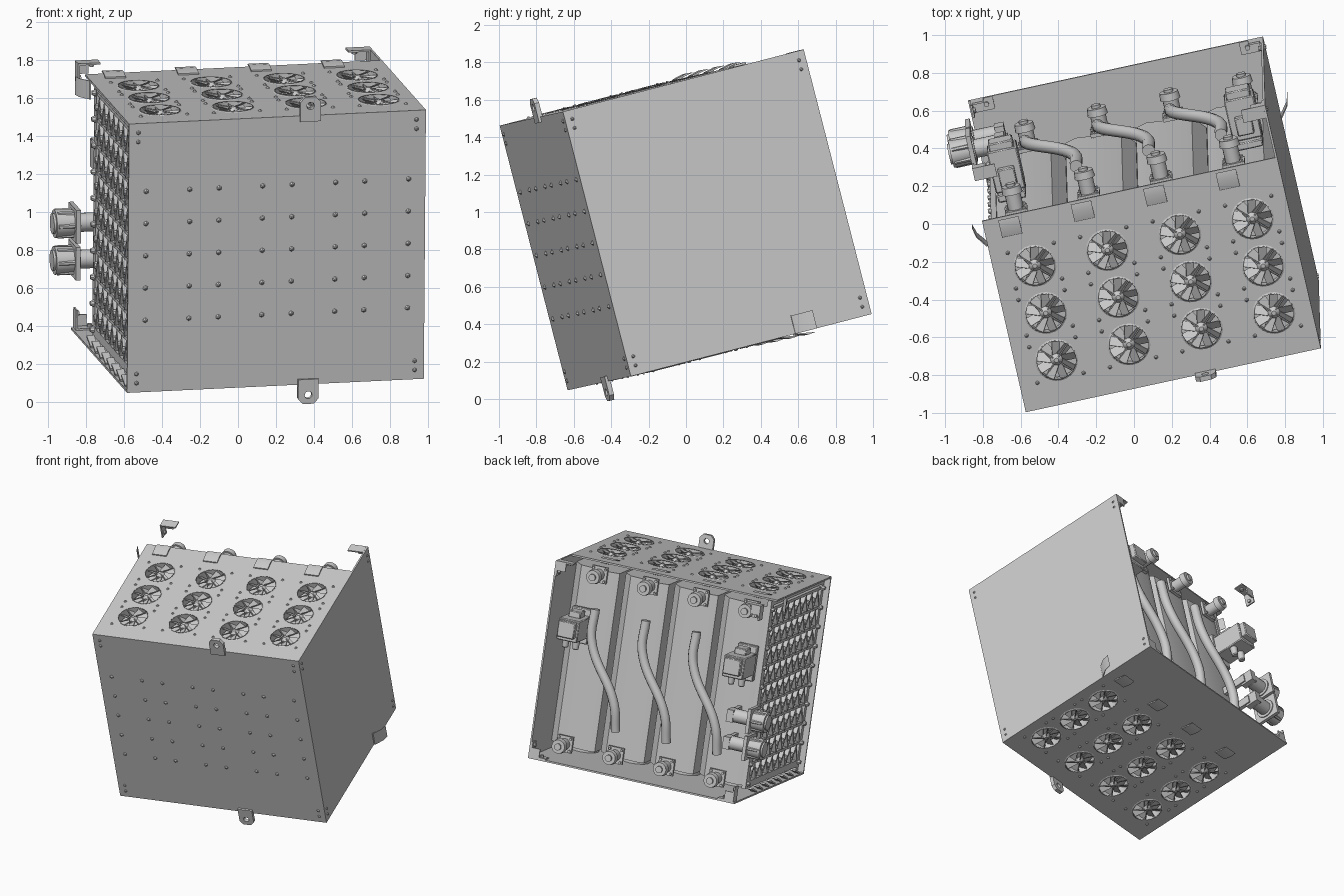
import bpy, bmesh
from math import radians, pi, cos, sin
from mathutils import Matrix, Vector

if "Cube" in bpy.data.objects:
    bpy.data.objects.remove(bpy.data.objects["Cube"])

# Tilted frame: everything is built in the cabinet's own axes, then placed
W, D, H, TOPD, T = 1.6, 1.362, 1.461, 1.07, 0.012
M = (Matrix.Translation((-0.584, -0.633, 0.047)) @ Matrix.Rotation(radians(14.5), 4, 'X')
     @ Matrix.Rotation(radians(12.5), 4, 'Z') @ Matrix.Rotation(radians(0.45), 4, 'Y'))
COLS = [0.22 + 0.393 * i for i in range(4)]
ROWS = [0.243, 0.507, 0.771]


def finish(name, bm, local=Matrix(), smooth=True):
    bmesh.ops.recalc_face_normals(bm, faces=bm.faces)
    me = bpy.data.meshes.new(name)
    bm.to_mesh(me)
    bm.free()
    if smooth:
        me.polygons.foreach_set("use_smooth", [True] * len(me.polygons))
        me.set_sharp_from_angle(angle=radians(35))
    return place(name, me, local)


def place(name, data, local=Matrix()):
    ob = bpy.data.objects.new(name, data)
    bpy.context.collection.objects.link(ob)
    ob.matrix_world = M @ local
    return ob


def cut(ob, bm):
    cutter = finish(ob.name + "_cutter", bm)
    cutter.hide_render = True
    cutter.hide_set(True)
    mod = ob.modifiers.new("holes", 'BOOLEAN')
    mod.object, mod.operation, mod.solver = cutter, 'DIFFERENCE', 'EXACT'


def box(bm, c, s, rot=Matrix()):
    m = Matrix.Translation(c) @ rot @ Matrix.Diagonal((*s, 1))
    bmesh.ops.create_cube(bm, size=1, matrix=m)


def span(bm, lo, hi):
    lo, hi = Vector(lo), Vector(hi)
    box(bm, (lo + hi) / 2, hi - lo)


def rod(bm, a, b, r1, r2=None, seg=16, caps=True):
    a, b = Vector(a), Vector(b)
    q = (b - a).to_track_quat('Z', 'Y').to_matrix().to_4x4()
    bmesh.ops.create_cone(bm, cap_ends=caps, segments=seg, radius1=r1, radius2=r1 if r2 is None else r2,
                          depth=(b - a).length, matrix=Matrix.Translation((a + b) / 2) @ q)


def prism(bm, pts, vec):
    f = bm.faces.new([bm.verts.new(p) for p in pts])
    g = bmesh.ops.extrude_face_region(bm, geom=[f])
    bmesh.ops.translate(bm, vec=vec, verts=[v for v in g["geom"] if isinstance(v, bmesh.types.BMVert)])


# Plain side panels
for name, lo, hi in (("front_panel", (0, 0, 0), (W, T, H)),
                     ("right_panel", (W - T, 0, 0), (W, D, H))):
    bm = bmesh.new()
    span(bm, lo, hi)
    finish(name, bm, smooth=False)

# Top and bottom panels with round fan openings
for name, z, depth in (("bottom_panel", 0, D), ("top_panel", H - T, TOPD)):
    bm = bmesh.new()
    span(bm, (0, 0, z), (W, depth, z + T))
    panel = finish(name, bm, smooth=False)
    bm = bmesh.new()
    for x in COLS:
        for y in ROWS:
            rod(bm, (x, y, z - 0.05), (x, y, z + 0.06), 0.108, seg=24)
    cut(panel, bm)

# Fan: shroud, pointed hub, pitched blades, guard spokes
bm = bmesh.new()
rod(bm, (0, 0, -0.06), (0, 0, 0.006), 0.108, seg=24, caps=False)
rod(bm, (0, 0, 0.0), (0, 0, 0.006), 0.114, 0.104, seg=24, caps=False)
rod(bm, (0, 0, -0.05), (0, 0, -0.012), 0.035, 0.032)
rod(bm, (0, 0, -0.012), (0, 0, 0.006), 0.032, 0.012)
for i in range(9):
    r = Matrix.Rotation(2 * pi * i / 9, 4, 'Z')
    box(bm, r @ Vector((0.068, 0, -0.022)), (0.08, 0.052, 0.004), r @ Matrix.Rotation(radians(35), 4, 'X'))
for i in range(4):
    r = Matrix.Rotation(pi / 4 + pi * i / 2, 4, 'Z')
    box(bm, r @ Vector((0.065, 0, 0.0)), (0.09, 0.006, 0.006), r)
fan = finish("fan_top", bm, Matrix.Translation((COLS[0], ROWS[0], H)))
FLIP = Matrix.Rotation(pi, 4, 'X')
for i, x in enumerate(COLS):
    for j, y in enumerate(ROWS):
        if i + j:
            place("fan_top", fan.data, Matrix.Translation((x, y, H)))
        place("fan_bottom", fan.data, Matrix.Translation((x, y, 0)) @ FLIP)

# Small screw heads on the panels
bm = bmesh.new()
for x in COLS:
    for dx in (-0.125, 0.11):
        for k in range(5):
            z = 0.39 + 0.175 * k
            rod(bm, (x + dx, 0, z), (x + dx, -0.012, z), 0.014, 0.004, 6)
    for y in ROWS:
        for dx in (-0.125, 0.125):
            for dy in (-0.1, 0.1):
                rod(bm, (x + dx, y + dy, H), (x + dx, y + dy, H + 0.01), 0.011, 0.003, 6)
                rod(bm, (x + dx, y + dy, 0), (x + dx, y + dy, -0.01), 0.011, 0.003, 6)
for z in (0.05, 0.1, H - 0.1, H - 0.05):
    for x in (0.05, W - 0.05):
        rod(bm, (x, 0, z), (x, -0.008, z), 0.012, 0.005, 6)
    for y in (0.04, D - 0.04):
        rod(bm, (W, y, z), (W + 0.008, y, z), 0.01, 0.005, 6)
finish("screws", bm)

# Four inner modules with slanted backs
bm = bmesh.new()
for i in range(4):
    x = 0.075 + 0.382 * i
    pts = [(0, 0.04), (0.365, 0.04), (0.365, 0.96), (0.3, 1.03), (0.06, 1.055), (0, 1.04)]
    prism(bm, [(x + a, b, 0.07) for a, b in pts], (0, 0, H - 0.14))
finish("inner_modules", bm)

# Recessed left side: frame, horizontal rails and rows of slanted fins
bm = bmesh.new()
X0 = 0.045
for lo, hi in (((0, 0.02), (0.05, H)), ((0.99, 0.07), (1.05, H - 0.03)),
               ((0, 0.05), (1.05, 0.1)), ((0, H - 0.06), (1.05, H - 0.02))):
    span(bm, (X0, *lo), (X0 + 0.03, *hi))
for k in range(10):
    z = 0.085 + 0.143 * k
    span(bm, (X0 + 0.005, 0.04, z - 0.01), (X0 + 0.03, 1.02, z + 0.01))
    for y in (0.03, 1.02):
        rod(bm, (X0, y, z), (X0 - 0.02, y, z), 0.02, 0.012, 8)
finish("left_frame", bm, smooth=False)
bm = bmesh.new()
for k in range(9):
    for j in range(16):
        y, z = 0.085 + 0.058 * j, 0.157 + 0.143 * k
        a = radians(25 if j % 2 else -25)
        box(bm, (X0 + 0.015, y, z), (0.03, 0.014, 0.14), Matrix.Rotation(a, 4, 'X'))
        if j % 2:
            rod(bm, (X0 + 0.03, y + 0.03, z), (X0 - 0.008, y + 0.03, z), 0.024, 0.018, 8)
for j in range(8):  # slanted vanes below the grid
    box(bm, (0.025, 0.12 + 0.12 * j, 0.035), (0.04, 0.1, 0.012), Matrix.Rotation(radians(20), 4, 'X'))
finish("left_fin_grid", bm, smooth=False)

# Bent flaps along the rear of the top and bottom panels
bm = bmesh.new()
for i in range(4):
    x = 0.14 + 0.393 * i
    for px, z, s in ((x, H, 1), (W - x, 0, -1)):
        prism(bm, [(px - 0.055, 0.96, z), (px - 0.055, 0.96, z + 0.008 * s), (px - 0.055, 1.02, z + 0.022 * s),
                   (px - 0.055, 1.06, z + 0.018 * s), (px - 0.055, 1.02, z + 0.012 * s)], (0.11, 0, 0))
for x, z, s in ((W, 0.05, 1), (0, H - 0.05, -1)):
    prism(bm, [(x, 0.93, z - 0.05), (x + 0.008 * s, 0.93, z - 0.05), (x + 0.05 * s, 0.99, z - 0.05),
               (x + 0.06 * s, 1.04, z - 0.05), (x + 0.045 * s, 0.99, z - 0.05)], (0, 0, 0.1))
finish("bent_flaps", bm)

# L-shaped brackets at the four rear corners
bm = bmesh.new()
for x, sx in ((0.012, 1), (W - 0.012, -1)):
    for z, sz in ((0.012, 1), (H, -1)):
        box(bm, (x + 0.06 * sx, D - 0.035, z + 0.004 * sz), (0.12, 0.07, 0.01))
        box(bm, (x + 0.004 * sx, D - 0.035, z + 0.055 * sz), (0.01, 0.07, 0.11))
        box(bm, (x + 0.035 * sx, D - 0.005, z + 0.035 * sz), (0.07, 0.01, 0.07))
        rod(bm, (x + 0.08 * sx, D - 0.035, z), (x + 0.08 * sx, D - 0.035, z + 0.025 * sz), 0.014, seg=8)
        rod(bm, (x, D - 0.035, z + 0.085 * sz), (x + 0.022 * sx, D - 0.035, z + 0.085 * sz), 0.014, seg=8)
finish("corner_brackets", bm, smooth=False)

# Lifting lugs with an eye, above and below the front edge
for name, z, s in (("lug_top", H, 1), ("lug_bottom", 0, -1)):
    bm = bmesh.new()
    outer = [(-0.055, -0.03), (0.055, -0.03), (0.055, 0.075), (0.03, 0.103), (-0.03, 0.103), (-0.055, 0.075)]
    prism(bm, [(0.975 + a, -0.014, z + b * s) for a, b in outer], (0, 0.026, 0))
    lug = finish(name, bm, smooth=False)
    bm = bmesh.new()
    rod(bm, (0.975, -0.1, z + 0.055 * s), (0.975, 0.1, z + 0.055 * s), 0.02)
    cut(lug, bm)

# Round ports on square flanges, along the top and bottom of the rear
bm = bmesh.new()
for i in range(4):
    for x, z in ((0.185 + 0.393 * i, 1.36), (0.265 + 0.393 * i, 0.09)):
        box(bm, (x, 1.065, z), (0.12, 0.02, 0.12))
        rod(bm, (x, 1.05, z), (x, 1.17, z), 0.042)
        rod(bm, (x, 1.16, z), (x, 1.2, z), 0.055, 0.05)
        rod(bm, (x, 1.2, z), (x, 1.215, z), 0.025)
        for dx in (-0.045, 0.045):
            for dz in (-0.045, 0.045):
                rod(bm, (x + dx, 1.075, z + dz), (x + dx, 1.088, z + dz), 0.01, seg=6)
finish("rear_ports", bm)

# Three S-shaped hoses
for i in range(3):
    cu = bpy.data.curves.new("hose", 'CURVE')
    cu.dimensions, cu.bevel_depth, cu.bevel_resolution, cu.use_fill_caps = '3D', 0.034, 3, True
    sp = cu.splines.new('BEZIER')
    path = [(0.535, 1.17, 1.13), (0.525, 1.18, 0.9), (0.29, 1.18, 0.48), (0.26, 1.15, 0.28)]
    sp.bezier_points.add(len(path) - 1)
    for p, (x, y, z) in zip(sp.bezier_points, path):
        p.co = (x + 0.393 * i, y, z)
        p.handle_left_type = p.handle_right_type = 'AUTO'
    place("hose", cu)

# Two block sockets on the rear
for x, name in ((0.165, "block_socket_left"), (1.45, "block_socket_right")):
    bm = bmesh.new()
    box(bm, (x, 1.075, 0.97), (0.15, 0.04, 0.26))
    box(bm, (x, 1.21, 0.97), (0.16, 0.23, 0.16))
    box(bm, (x, 1.34, 0.98), (0.13, 0.05, 0.12))
    box(bm, (x, 1.18, 1.07), (0.09, 0.1, 0.05))
    for dx in (-0.04, 0.04):
        rod(bm, (x + dx, 1.22, 0.9), (x + dx, 1.22, 0.82), 0.028, 0.022, 12)
    ob = finish(name, bm)
    mod = ob.modifiers.new("edge", 'BEVEL')
    mod.width, mod.segments = 0.006, 1

# Two round plugs pointing out to the left, on mounting arms
bm = bmesh.new()
for z in (0.41, 0.61):
    y = 1.25
    rod(bm, (0.13, y, z), (0.0, y, z), 0.05, seg=20)
    rod(bm, (0.01, y, z), (-0.12, y, z), 0.07, 0.076, seg=20)
    box(bm, (-0.01, y, z), (0.025, 0.19, 0.18))
    box(bm, (0.15, y, z), (0.05, 0.1, 0.09))
    box(bm, (0.17, 1.14, z), (0.03, 0.2, 0.06))
    rod(bm, (-0.12, y, z), (-0.132, y, z), 0.055, seg=20)
    for k in range(6):
        a = k * pi / 3
        rod(bm, (-0.02, y + 0.07 * cos(a), z + 0.07 * sin(a)),
            (-0.11, y + 0.07 * cos(a), z + 0.07 * sin(a)), 0.012, seg=6)
finish("round_plugs", bm)
